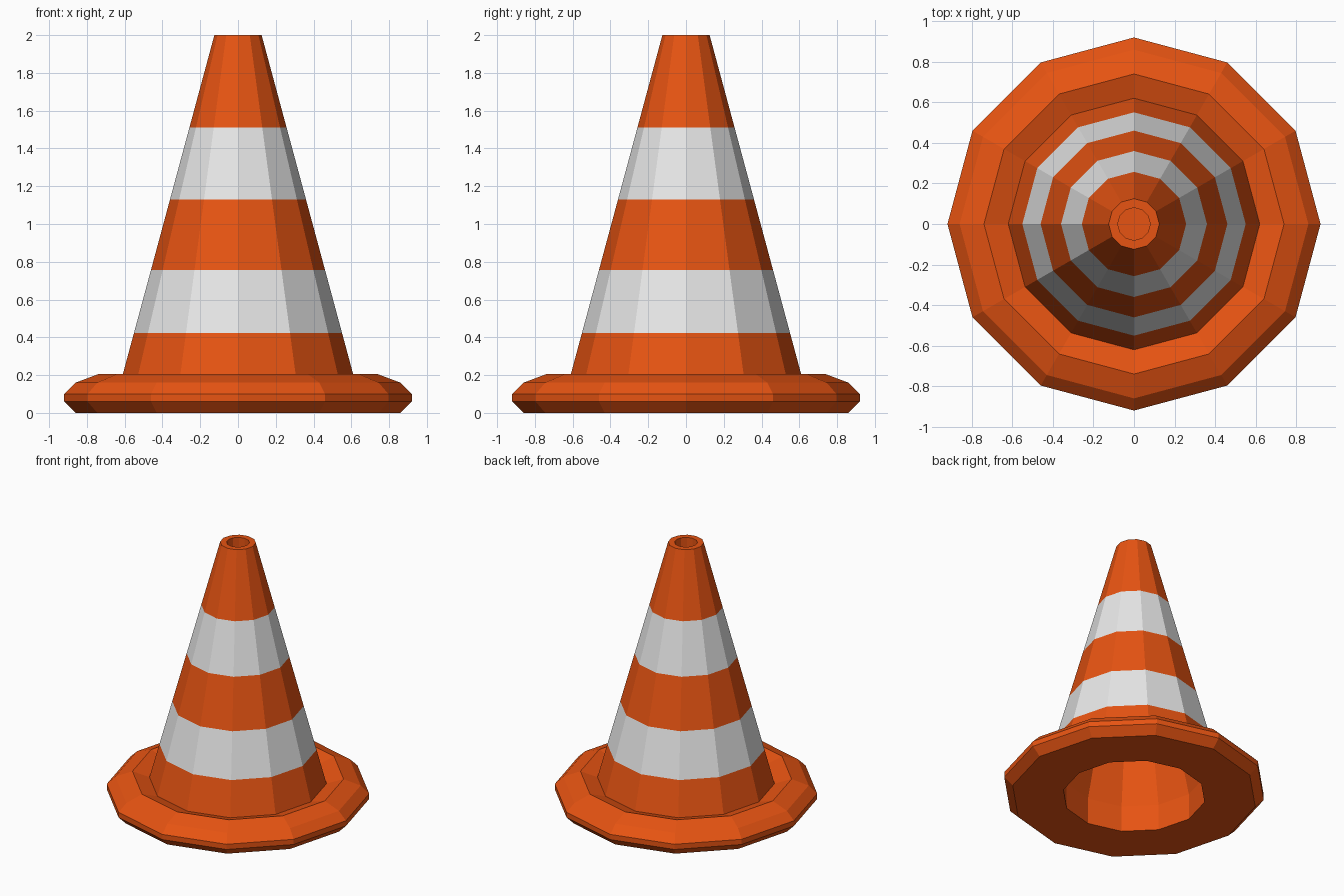
import bpy, bmesh, math

if "Cube" in bpy.data.objects:
    bpy.data.objects.remove(bpy.data.objects["Cube"])

SIDES = 12


def material(name, rgb):
    m = bpy.data.materials.new(name)
    m.diffuse_color = (*rgb, 1.0)
    m.use_nodes = True
    m.node_tree.nodes["Principled BSDF"].inputs["Base Color"].default_value = m.diffuse_color
    return m


orange = material("orange plastic", (0.80, 0.088, 0.006))
white = material("white band", (0.80, 0.80, 0.80))


def lathe(name, profile, bands=(), cap=False):
    """Spin (radius, z) points around z, listed so that outer walls run upward.
    Segments whose index is in bands get the white material."""
    bm = bmesh.new()
    rings = []
    for r, z in profile:
        rings.append([bm.verts.new((r * math.cos(a), r * math.sin(a), z))
                      for a in (2 * math.pi * i / SIDES for i in range(SIDES))])
    for k, (low, high) in enumerate(zip(rings, rings[1:])):
        for i in range(SIDES):
            j = (i + 1) % SIDES
            f = bm.faces.new((low[i], low[j], high[j], high[i]))
            f.material_index = 1 if k in bands else 0
    if cap:
        bm.faces.new(rings[-1])
    mesh = bpy.data.meshes.new(name)
    bm.to_mesh(mesh)
    bm.free()
    mesh.materials.append(orange)
    mesh.materials.append(white)
    ob = bpy.data.objects.new(name, mesh)
    bpy.context.collection.objects.link(ob)
    return ob


def cone_radius(z):
    return 0.125 + (2.0 - z) * 0.27


# Base plate: socket wall, underside, chamfered rim, shallow dish around the cone
lathe("base_plate", [(0.50, 0.20), (0.50, 0.0), (0.86, 0.0), (0.92, 0.06),
                     (0.92, 0.10), (0.86, 0.16), (0.74, 0.205), (0.62, 0.165)])

# Cone body with two white bands, flat top rim and a recessed hole
heights = [0.165, 0.423, 0.757, 1.13, 1.51, 2.0]
body = [(cone_radius(z), z) for z in heights]
lathe("cone_body", body + [(0.08, 2.0), (0.08, 1.88)], bands=(1, 3), cap=True)

# Hollow inside of the cone, closed just under the hole
lathe("cone_inside", [(0.08, 1.84), (0.50, 0.20)])
lid = lathe("inside_lid", [(0.01, 1.84), (0.08, 1.84)])
